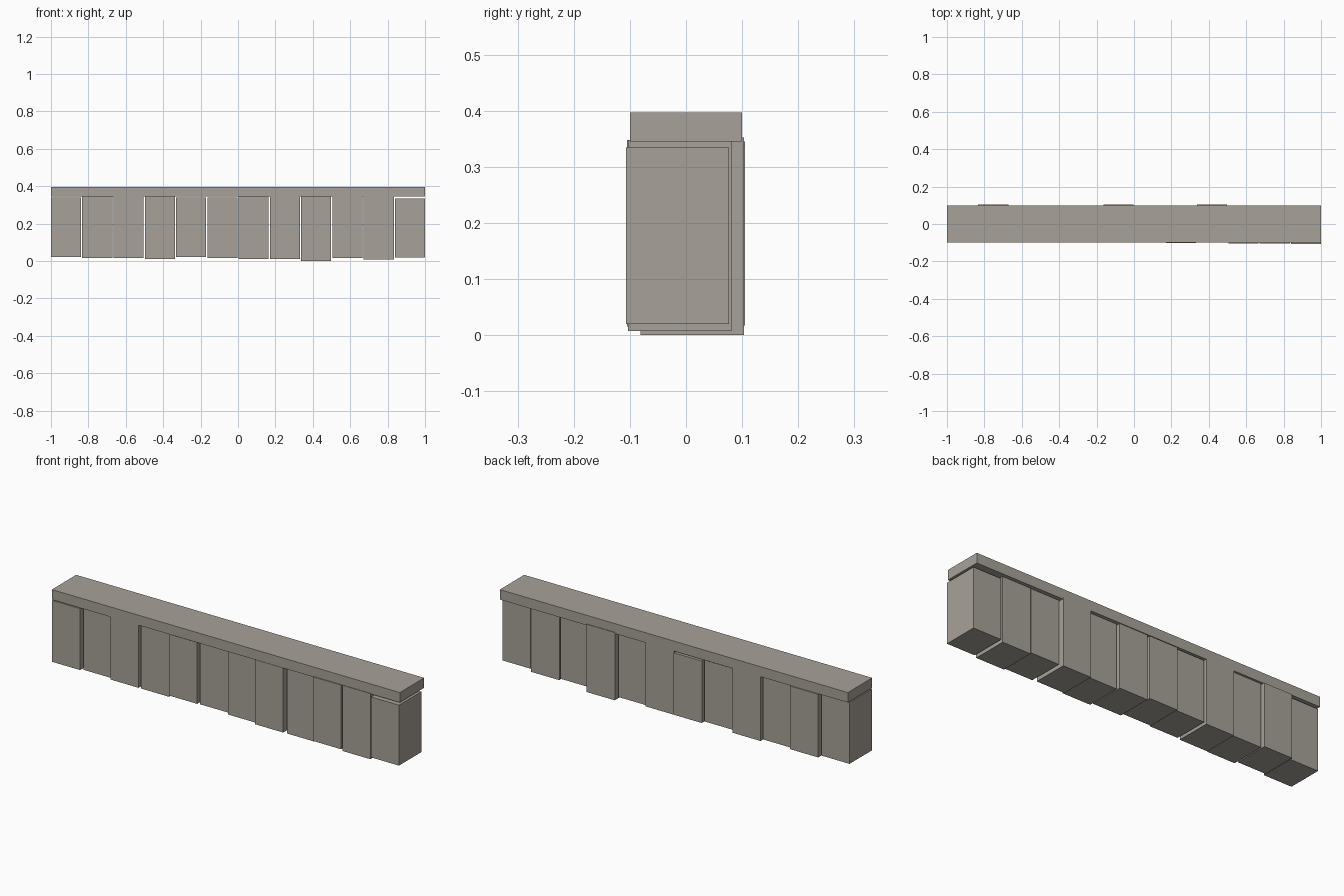
import bpy
import bmesh
from mathutils import Matrix

cube = bpy.data.objects.get("Cube")
if cube:
    bpy.data.objects.remove(cube, do_unlink=True)

# Single weathered stone colour
stone = bpy.data.materials.new("warm_grey_stone")
stone.use_nodes = True
colour = (0.39, 0.36, 0.32, 1)
stone.diffuse_color = colour
shader = stone.node_tree.nodes["Principled BSDF"]
shader.inputs["Base Color"].default_value = colour
shader.inputs["Roughness"].default_value = 0.9


def box(name, x, y, z):
    """Flat-faced box spanning the given (low, high) ranges."""
    spans = (x, y, z)
    centre = [(low + high) / 2 for low, high in spans]
    size = [high - low for low, high in spans]
    bm = bmesh.new()
    bmesh.ops.create_cube(bm, size=1, matrix=Matrix.LocRotScale(None, None, size))
    mesh = bpy.data.meshes.new(name)
    bm.to_mesh(mesh)
    bm.free()
    mesh.materials.append(stone)
    obj = bpy.data.objects.new(name, mesh)
    obj.location = centre
    bpy.context.collection.objects.link(obj)


# Capstone
box("coping_slab", (-1, 1), (-0.1, 0.1), (0.345, 0.397))

# Row of uneven upright blocks: front face, bottom, top
blocks = [
    (-0.098, 0.021, 0.340), (-0.079, 0.017, 0.345), (-0.095, 0.017, 0.346),
    (-0.084, 0.011, 0.346), (-0.092, 0.022, 0.340), (-0.079, 0.017, 0.339),
    (-0.088, 0.012, 0.347), (-0.102, 0.011, 0.346), (-0.081, 0.000, 0.352),
    (-0.105, 0.015, 0.348), (-0.103, 0.007, 0.348), (-0.107, 0.020, 0.334),
]
pitch = 2 / len(blocks)
gap = 0.006
depth = 0.184
for i, (front, bottom, top) in enumerate(blocks):
    # Block faces share the run evenly, flush with both ends of the slab
    left = -1 + i * (2 + gap) / len(blocks)
    box(f"wall_block_{i + 1}", (left, left + pitch - gap + gap / len(blocks)),
        (front, front + depth), (bottom, top))
